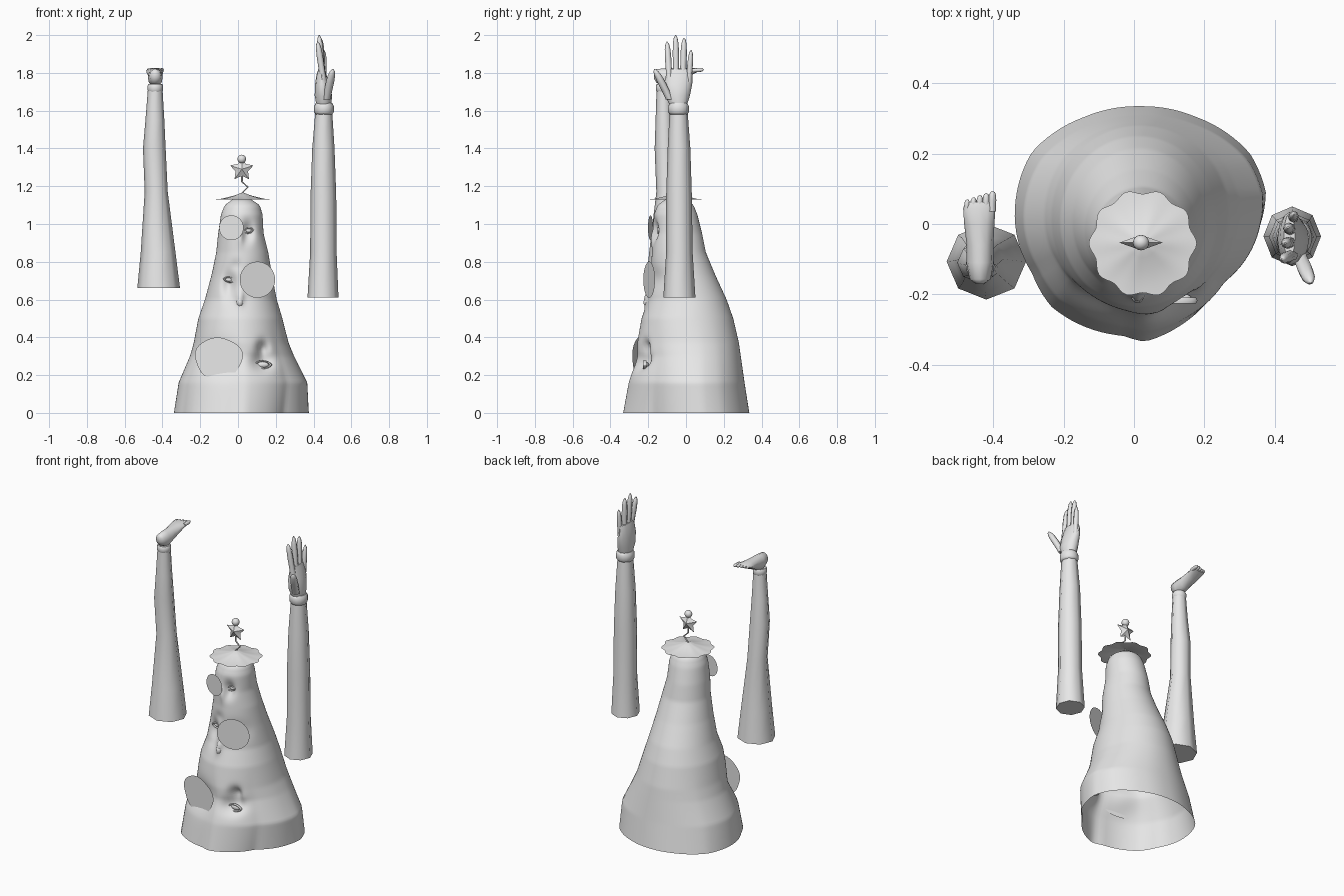
import bpy, bmesh, math
from mathutils import Vector, Matrix

if "Cube" in bpy.data.objects:
    bpy.data.objects.remove(bpy.data.objects["Cube"])

TAU = 2 * math.pi
grey = bpy.data.materials.new("plain grey")
grey.diffuse_color = (0.8, 0.8, 0.8, 1)
grey.use_nodes = True
grey.node_tree.nodes["Principled BSDF"].inputs["Base Color"].default_value = grey.diffuse_color


def finish(name, bm, angle=60, recalc=True):
    if recalc:
        bmesh.ops.recalc_face_normals(bm, faces=bm.faces)
    me = bpy.data.meshes.new(name)
    bm.to_mesh(me)
    bm.free()
    me.materials.append(grey)
    me.shade_smooth()
    me.set_sharp_from_angle(angle=math.radians(angle))
    ob = bpy.data.objects.new(name, me)
    bpy.context.collection.objects.link(ob)
    return ob


def skin(bm, rings, cap_start=True, cap_end=True):
    rows = [[bm.verts.new(p) for p in r] for r in rings]
    n = len(rows[0])
    for a, b in zip(rows, rows[1:]):
        for i in range(n):
            j = (i + 1) % n
            bm.faces.new((a[i], a[j], b[j], b[i]))
    if cap_start:
        bm.faces.new(rows[0][::-1])
    if cap_end:
        bm.faces.new(rows[-1])


def loft(name, stations, axis="z", sides=12, angle=60):
    """Stations are (x, y, z, half width, half depth), with rings across the axis."""
    rings = []
    for x, y, z, a, b in stations:
        ring = []
        for i in range(sides):
            c, s = a * math.cos(TAU * i / sides), b * math.sin(TAU * i / sides)
            ring.append((x + c, y + s, z) if axis == "z" else (x + c, y, z + s))
        rings.append(ring)
    bm = bmesh.new()
    skin(bm, rings)
    return finish(name, bm, angle)


def digit(name, start, end, r, axis="z"):
    p, q = Vector(start), Vector(end)
    st = []
    for t, k in ((0, 1), (.3, .95), (.55, 1), (.8, .88), (.93, .6), (1, .15)):
        st.append((*p.lerp(q, t), r * k, r * k))
    loft(name, st, axis, 8)


def ellipsoid(name, loc, radii):
    bm = bmesh.new()
    bmesh.ops.create_uvsphere(bm, u_segments=16, v_segments=10, radius=1)
    bmesh.ops.transform(bm, verts=bm.verts, matrix=Matrix.Translation(loc) @ Matrix.Diagonal((*radii, 1)))
    finish(name, bm)


# Body: height, x min, x max, y min, y max
PROFILE = [(0, -.34, .375, -.335, .335), (.16, -.315, .37, -.305, .31),
           (.3, -.255, .30, -.265, .29), (.37, -.235, .27, -.26, .28),
           (.5, -.21, .235, -.235, .25), (.6, -.175, .205, -.2, .215),
           (.73, -.14, .18, -.19, .155), (.85, -.115, .16, -.18, .105),
           (.95, -.105, .135, -.18, .085), (1.05, -.09, .13, -.17, .06),
           (1.1, -.07, .115, -.15, .04), (1.13, -.03, .07, -.11, 0)]
BASE = [(.375, .09), (.33, .2), (.175, .305), (.02, .335), (-.14, .305), (-.29, .205),
        (-.335, .08), (-.29, -.14), (-.235, -.235), (-.03, -.318), (.03, -.335),
        (.13, -.29), (.24, -.17), (.36, 0)]
polar = sorted((math.atan2(y / .335, (x - .0175) / .3575) % TAU,
                math.hypot(y / .335, (x - .0175) / .3575)) for x, y in BASE)
polar = [(polar[-1][0] - TAU, polar[-1][1])] + polar + [(polar[0][0] + TAU, polar[0][1])]


def base_radius(t):
    for (a, r), (b, s) in zip(polar, polar[1:]):
        if a <= t <= b:
            return r + (s - r) * (t - a) / (b - a)
    return 1


def extents(z):
    for a, b in zip(PROFILE, PROFILE[1:]):
        if z <= b[0] + 1e-6:
            f = (z - a[0]) / (b[0] - a[0])
            x0, x1, y0, y1 = (a[i] + (b[i] - a[i]) * f for i in range(1, 5))
            return (x0 + x1) / 2, (x1 - x0) / 2, (y0 + y1) / 2, (y1 - y0) / 2


def front_y(x, z):
    cx, rx, cy, ry = extents(z)
    return cy - ry * math.sqrt(max(0, 1 - ((x - cx) / rx) ** 2))


# Hollows (positive) and bulges (negative): x, z, width, height, depth
DENTS = [(.13, .27, .055, .045, .05), (.13, .34, .028, .04, .045), (-.1, .29, .1, .08, .035),
         (-.045, .68, .035, .07, .04), (-.01, .78, .03, .03, .01), (.01, .61, .018, .04, -.025),
         (.05, .96, .032, .05, .035), (.015, .93, .015, .04, -.012), (.1, .71, .07, .06, .02)]


def dent(x, z):
    return sum(d * math.exp(-((x - a) / w) ** 2 - ((z - b) / h) ** 2) for a, b, w, h, d in DENTS)


rings, N, ROWS = [], 96, 90
for k in range(ROWS + 1):
    z = 1.13 * k / ROWS
    cx, rx, cy, ry = extents(z)
    blend = max(0, 1 - z / .5)
    ring = []
    for i in range(N):
        t = TAU * i / N
        r = 1 + (base_radius(t) - 1) * blend
        x, y = cx + rx * r * math.cos(t), cy + ry * r * math.sin(t)
        if y < cy:
            y += dent(x, z) * min(1, -2 * math.sin(t))
        ring.append((x, y, z))
    rings.append(ring)
bm = bmesh.new()
skin(bm, rings, cap_start=False)
finish("body", bm, 80)


# Eyes sunk into the body, each a ball with an almond lid
def eye(name, x, z, w, h, tilt=0):
    y = front_y(x, z) + dent(x, z)
    ellipsoid(name + "_ball", (x, y + .004, z), (w * .8, .012, h * .8))
    rings = []
    for i in range(24):
        t = TAU * i / 24
        px, pz = math.cos(t) * w, math.sin(t) * abs(math.sin(t)) ** .4 * h
        px, pz = px * math.cos(tilt) - pz * math.sin(tilt), px * math.sin(tilt) + pz * math.cos(tilt)
        rings.append([(x + px * (1 + .2 * math.cos(TAU * j / 6)),
                       y - .004 + .01 * math.sin(TAU * j / 6),
                       z + pz * (1 + .2 * math.cos(TAU * j / 6))) for j in range(6)])
    bm = bmesh.new()
    skin(bm, rings + [rings[0]], False, False)
    bmesh.ops.remove_doubles(bm, verts=bm.verts, dist=1e-5)
    finish(name + "_lid", bm)


eye("lower_eye", .13, .255, .042, .02)
eye("middle_eye", -.045, .705, .028, .014, -.15)
eye("upper_eye", .055, .965, .025, .014, .2)
ellipsoid("nose_tip", (.01, -.205, .585), (.018, .02, .025))


# Flat round plates on the front
def plate(name, loc, rx, rz, turn, wobble=0):
    bm = bmesh.new()
    vs = []
    for i in range(40):
        t = TAU * i / 40
        k = 1 + wobble * (math.sin(3 * t + .6) + .7 * math.sin(5 * t))
        p = Matrix.Rotation(turn, 3, "Z") @ Vector((rx * k * math.cos(t), 0, rz * k * math.sin(t)))
        vs.append(bm.verts.new(p + Vector(loc)))
    bm.faces.new(vs)
    finish(name, bm, recalc=False)


plate("upper_plate", (-.035, -.188, .98), .066, .066, -.2)
plate("middle_plate", (.103, -.195, .705), .098, .096, .32)
plate("lower_plate", (-.103, -.25, .29), .13, .11, -.26, .03)

# Scalloped collar on top
bm = bmesh.new()
rings = []
for r, z in ((.004, 1.166), (.04, 1.152), (.08, 1.141), (.115, 1.133), (.147, 1.13)):
    rings.append([(.025 + r * (1 + .045 * (r / .147) * math.cos(10 * TAU * i / 80)) * math.cos(TAU * i / 80),
                   -.055 + r * (1 + .045 * (r / .147) * math.cos(10 * TAU * i / 80)) * math.sin(TAU * i / 80), z)
                  for i in range(80)])
skin(bm, rings[::-1], cap_start=False)
finish("collar", bm)

# Zigzag wire with a small star figure
loft("wire", [(x, -.053, z, .005, .005) for x, z in ((.02, 1.15), (.022, 1.165), (.052, 1.195), (.02, 1.225), (.022, 1.26))], sides=6)
bm = bmesh.new()
rim = []
for i in range(10):
    t, r = math.pi / 2 + TAU * i / 10, .035 if i % 2 else .065
    rim.append(bm.verts.new((.02 + r * math.cos(t), -.053, 1.29 + r * math.sin(t))))
for y in (-.075, -.031):
    mid = bm.verts.new((.02, y, 1.29))
    for i in range(10):
        bm.faces.new((rim[i], rim[(i + 1) % 10], mid))
finish("star", bm, 40)
ellipsoid("star_head", (.02, -.053, 1.344), (.023, .022, .023))

# Raised arm with bracelet and hand
loft("arm", [(.45, -.035, .61, .082, .085), (.452, -.035, .85, .07, .07), (.452, -.037, 1.15, .068, .068),
             (.452, -.037, 1.4, .059, .06), (.454, -.039, 1.59, .045, .048)], sides=8)
loft("bracelet", [(.455, -.04, 1.58, .044, .046), (.455, -.04, 1.592, .052, .055),
                  (.455, -.04, 1.625, .052, .055), (.455, -.04, 1.64, .044, .046)], sides=16)
loft("palm", [(.455, -.04, 1.62, .038, .042), (.452, -.045, 1.68, .046, .066), (.446, -.042, 1.74, .038, .075),
              (.442, -.036, 1.79, .027, .07), (.442, -.035, 1.82, .016, .064)])
for name, a, b, r in (("index_finger", (.45, -.088, 1.77), (.422, -.1, 1.965), .017),
                      ("middle_finger", (.445, -.052, 1.78), (.43, -.055, 2.0), .017),
                      ("ring_finger", (.445, -.016, 1.78), (.438, -.01, 1.985), .017),
                      ("little_finger", (.452, .014, 1.74), (.455, .027, 1.92), .015),
                      ("thumb", (.468, -.085, 1.66), (.502, -.165, 1.82), .022)):
    digit(name, a, b, r)

# Raised leg with anklet and foot, sole up
loft("leg", [(-.42, -.107, .66, .113, .108), (-.423, -.105, .85, .092, .09), (-.433, -.1, 1.17, .061, .057),
             (-.443, -.11, 1.4, .06, .056), (-.44, -.115, 1.55, .05, .046), (-.438, -.117, 1.74, .037, .038)], sides=8)
loft("anklet", [(-.438, -.117, 1.7, .036, .037), (-.438, -.117, 1.71, .041, .042),
                (-.438, -.117, 1.73, .041, .042), (-.438, -.117, 1.74, .036, .037)], sides=16)
loft("foot", [(-.438, -.17, 1.79, .012, .018), (-.438, -.157, 1.784, .03, .036), (-.438, -.11, 1.774, .039, .05),
              (-.438, -.06, 1.785, .038, .04), (-.44, 0, 1.8, .043, .026), (-.44, .045, 1.812, .046, .015),
              (-.438, .063, 1.814, .042, .009)], "y")
for i in range(5):
    x = -.476 + .018 * i
    digit("toe_%d" % (i + 1), (x, .035, 1.813), (x + .002, .07 + .006 * i, 1.817), .008 + .0008 * i, "y")
